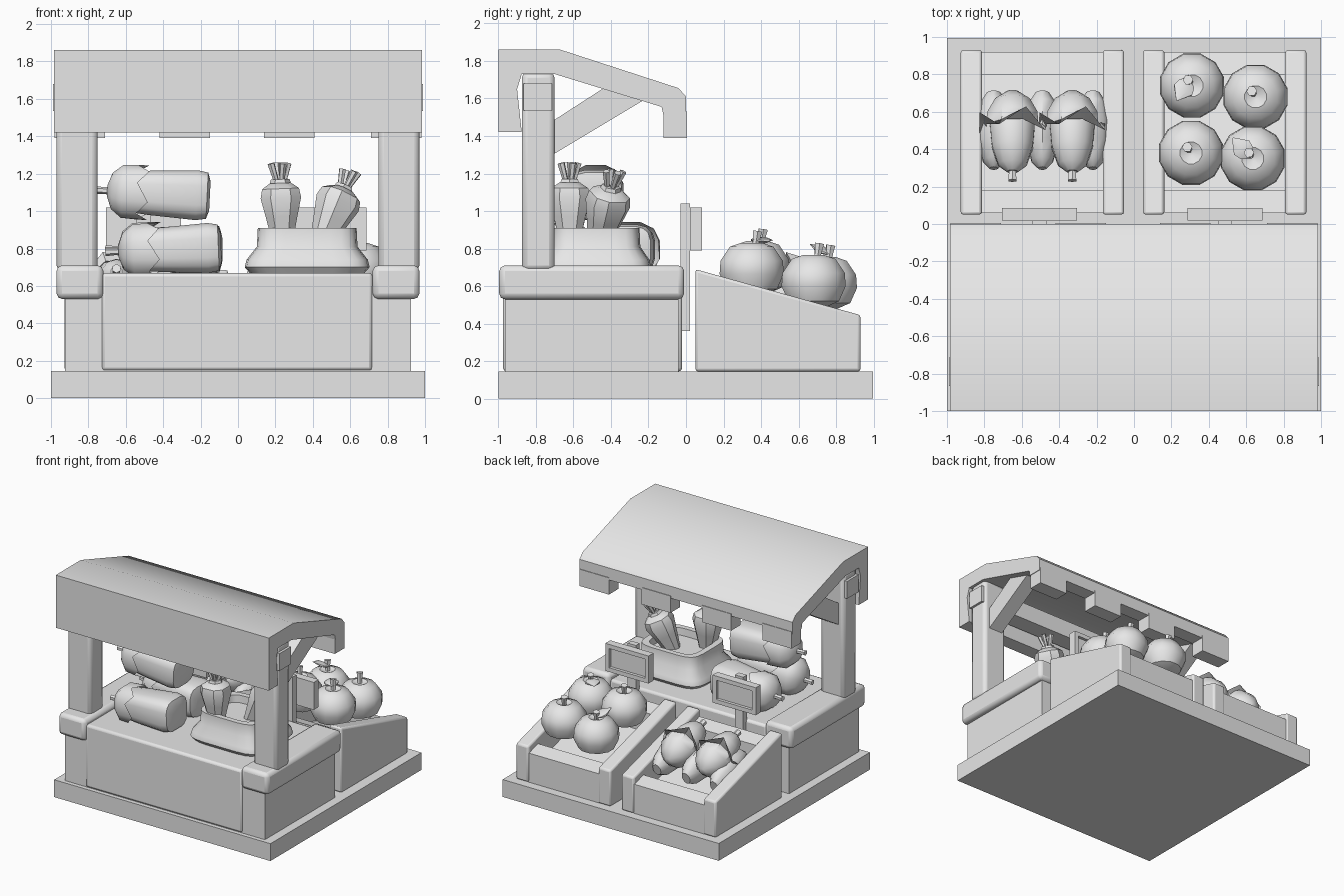
import bpy, bmesh, math
from mathutils import Vector

if "Cube" in bpy.data.objects:
    bpy.data.objects.remove(bpy.data.objects["Cube"])

GREY = bpy.data.materials.new("plain_grey")
GREY.diffuse_color = (0.8, 0.8, 0.8, 1)
GREY.use_nodes = True
GREY.node_tree.nodes["Principled BSDF"].inputs["Base Color"].default_value = GREY.diffuse_color


def finish(name, bm, bevel=0, smooth=40):
    bmesh.ops.recalc_face_normals(bm, faces=bm.faces)
    me = bpy.data.meshes.new(name)
    bm.to_mesh(me)
    bm.free()
    me.materials.append(GREY)
    ob = bpy.data.objects.new(name, me)
    bpy.context.collection.objects.link(ob)
    if bevel:
        m = ob.modifiers.new("bevel", 'BEVEL')
        m.width, m.segments = bevel, 2
    if smooth:
        bpy.ops.object.select_all(action='DESELECT')
        ob.select_set(True)
        bpy.context.view_layer.objects.active = ob
        bpy.ops.object.shade_smooth_by_angle(angle=math.radians(smooth))
    return ob


def prism(name, x0, x1, yz, bevel=0):
    """Extrude a side profile (y, z) from x0 to x1."""
    bm = bmesh.new()
    face = bm.faces.new([bm.verts.new((x0, y, z)) for y, z in yz])
    ext = bmesh.ops.extrude_face_region(bm, geom=[face])
    verts = [v for v in ext["geom"] if isinstance(v, bmesh.types.BMVert)]
    bmesh.ops.translate(bm, verts=verts, vec=(x1 - x0, 0, 0))
    return finish(name, bm, bevel)


def box(name, x0, x1, y0, y1, z0, z1, bevel=0):
    return prism(name, x0, x1, [(y0, z0), (y1, z0), (y1, z1), (y0, z1)], bevel)


def lathe(name, profile, n, loc, axis=(0, 0, 1), power=2, sx=1, sy=1, zigzag=0, caps=True):
    """Loft (radius, height) rings; power > 2 squares the section, zigzag points the last rim."""
    bm = bmesh.new()
    q = Vector(axis).to_track_quat('Z', 'Y')
    rings = []
    for i, (r, h) in enumerate(profile):
        ring = []
        for k in range(n):
            a = 2 * math.pi * (k + 0.5) / n
            c, s = math.cos(a), math.sin(a)
            px = math.copysign(abs(c) ** (2 / power), c) * r * sx
            py = math.copysign(abs(s) ** (2 / power), s) * r * sy
            dz = zigzag * (k % 2) if i == len(profile) - 1 else 0
            ring.append(bm.verts.new(q @ Vector((px, py, h + dz)) + Vector(loc)))
        rings.append(ring)
    for a, b in zip(rings, rings[1:]):
        for k in range(n):
            bm.faces.new((a[k], a[(k + 1) % n], b[(k + 1) % n], b[k]))
    bm.faces.new(rings[0])
    if caps:
        bm.faces.new(rings[-1])
    return finish(name, bm)


# Ground platform and counter
box("platform", -1, 1, -1, 0.995, 0, 0.145)
box("counter_body", -0.925, 0.925, -0.965, -0.04, 0.145, 0.6)
box("counter_middle", -0.73, 0.72, -0.975, -0.02, 0.145, 0.67, 0.02)

# Side ledges, pillars and roof braces
for s, side in ((-1, "left"), (1, "right")):
    a, b = sorted((s * 0.72, s * 0.97))
    box("ledge_" + side, a, b, -0.995, -0.01, 0.53, 0.71, 0.03)
    a, b = sorted((s * 0.75, s * 0.97))
    box("pillar_" + side, a, b, -0.875, -0.70, 0.68, 1.74, 0.03)
    a, b = sorted((s * 0.79, s * 0.92))
    prism("brace_" + side, a, b, [(-0.71, 1.30), (-0.16, 1.63), (-0.4, 1.68), (-0.71, 1.48)])
box("roof_beam", -0.99, 0.99, -0.865, -0.715, 1.535, 1.68)

# Awning with a full front flap and four hanging rear tabs
prism("awning", -0.985, 0.985, [
    (-1, 1.42), (-1, 1.86), (-0.67, 1.86), (-0.04, 1.655), (0, 1.61), (0, 1.51),
    (-0.12, 1.51), (-0.13, 1.555), (-0.70, 1.73), (-0.875, 1.73), (-0.9, 1.65), (-0.875, 1.42)])
for x0, x1 in ((-0.98, -0.71), (-0.42, -0.15), (0.14, 0.41), (0.71, 0.98)):
    box("awning_tab", x0, x1, -0.12, 0.005, 1.39, 1.53)

# Sloped display crates
def wall_z(y, drop=0):
    return 0.69 - 0.278 * (y - 0.05) - drop

def sloped(name, x0, x1, y0, y1, drop, bevel=0):
    prism(name, x0, x1, [(y0, 0.145), (y1, 0.145), (y1, wall_z(y1, drop)),
                         (y0, wall_z(y0, drop))], bevel)

for cx in (-0.49, 0.485):
    for s in (-1, 1):
        mid = cx + s * 0.38
        sloped("crate_side", mid - 0.057, mid + 0.057, 0.05, 0.93, 0, 0.015)
    sloped("crate_floor", cx - 0.33, cx + 0.33, 0.1, 0.88, 0.22)
    sloped("crate_front", cx - 0.33, cx + 0.33, 0.06, 0.18, 0.06)
    sloped("crate_back", cx - 0.33, cx + 0.33, 0.80, 0.92, 0.06)

# Framed signs on posts
for cx in (-0.505, 0.487):
    box("sign_post", cx - 0.038, cx + 0.038, -0.03, 0.02, 0.36, 1.04)
    box("sign_board", cx - 0.18, cx + 0.18, 0.02, 0.06, 0.81, 1.0)
    for z in (0.79, 0.985):
        box("sign_rail", cx - 0.2, cx + 0.2, 0.02, 0.085, z, z + 0.035)
    for s in (-1, 1):
        x = cx + s * 0.1825
        box("sign_stile", x - 0.0175, x + 0.0175, 0.02, 0.085, 0.79, 1.02)

# Round fruit with stems and leaves
def leaf(loc, direction):
    lathe("fruit_leaf", [(0.005, 0), (0.05, 0.04), (0.06, 0.08), (0.005, 0.15)], 8,
          loc, direction, sy=0.3)

FRUIT = [(0.07, -0.13), (0.14, -0.10), (0.177, -0.02), (0.172, 0.05),
         (0.12, 0.125), (0.06, 0.145), (0.015, 0.125)]
for x, y, z in ((0.31, 0.74, 0.61), (0.65, 0.68, 0.62), (0.305, 0.38, 0.695), (0.635, 0.35, 0.685)):
    lathe("fruit", FRUIT, 12, (x, y, z))
    lathe("fruit_stem", [(0.018, 0.1), (0.02, 0.16), (0.028, 0.21)], 6, (x, y, z), (-0.1, 0.15, 1))
leaf((0.30, 0.78, 0.765), (-0.6, -1, 0.5))
leaf((0.63, 0.35, 0.845), (-0.75, 0.8, 0.0))

# Corn ears in husks
CORN = [(0.05, 0), (0.10, 0.06), (0.125, 0.17), (0.115, 0.28), (0.08, 0.38), (0.03, 0.42)]
HUSK = [(0.03, -0.03), (0.10, 0.02), (0.145, 0.10), (0.15, 0.17), (0.19, 0.21)]
for x, z in ((-0.65, 0.55), (-0.33, 0.55)):
    base, up = (x, 0.68, z), (0, -1, 0.32)
    lathe("corn_ear", CORN, 10, base, up)
    lathe("corn_husk", HUSK, 8, base, up, zigzag=-0.1, caps=False)
    lathe("corn_stalk", [(0.02, 0.40), (0.025, 0.47)], 6, base, up)
for x in (-0.75, -0.49, -0.22):
    lathe("corn_ear_lower", CORN, 10, (x, 0.70, 0.44), (0, -1, 0.3), sx=0.75)

# Stacked aubergines with pointed caps
BODY = [(0.08, -0.27), (0.125, -0.255), (0.135, -0.2), (0.12, 0.05), (0.105, 0.2), (0.04, 0.25)]
CAP = [(0.03, 0.28), (0.10, 0.255), (0.145, 0.2), (0.15, 0.12)]
for x, y, z, up in ((-0.36, -0.66, 0.795, (-1, 0, -0.04)), (-0.36, -0.30, 0.795, (-1, 0.1, 0)),
                    (-0.42, -0.48, 1.095, (-1, 0, 0.05))):
    lathe("aubergine", BODY, 16, (x, y, z), up, power=3.5, sx=1.1)
    lathe("aubergine_cap", CAP, 12, (x, y, z), up, power=2.5, zigzag=-0.06, caps=False)
    lathe("aubergine_stem", [(0.03, 0.25), (0.018, 0.29), (0.022, 0.35)], 6, (x, y, z), up)

# Squared sack of carrots
lathe("sack", [(0.30, 0.66), (0.335, 0.70), (0.325, 0.74), (0.27, 0.81), (0.265, 0.91),
               (0.215, 0.91), (0.21, 0.85)], 24, (0.37, -0.48, 0), power=5, sy=0.88)
CARROT = [(0.05, 0), (0.09, 0.17), (0.115, 0.27), (0.105, 0.32), (0.06, 0.35)]
for x, y, up in ((0.24, -0.62, (-0.04, 0.0, 1)), (0.43, -0.47, (0.42, 0.22, 1))):
    base, d = Vector((x, y, 0.8)), Vector(up).normalized()
    lathe("carrot", CARROT, 8, base, d, power=2.6)
    lathe("carrot_crown", [(0.06, 0.34), (0.05, 0.37)], 6, base, d)
    for k in range(4):
        a = k * math.pi / 2 + 0.4
        out = Vector((math.cos(a), math.sin(a), 0))
        lathe("carrot_stalk", [(0.014, 0), (0.02, 0.11)], 6,
              base + d * 0.35 + out * 0.02, d + out * 0.28)
